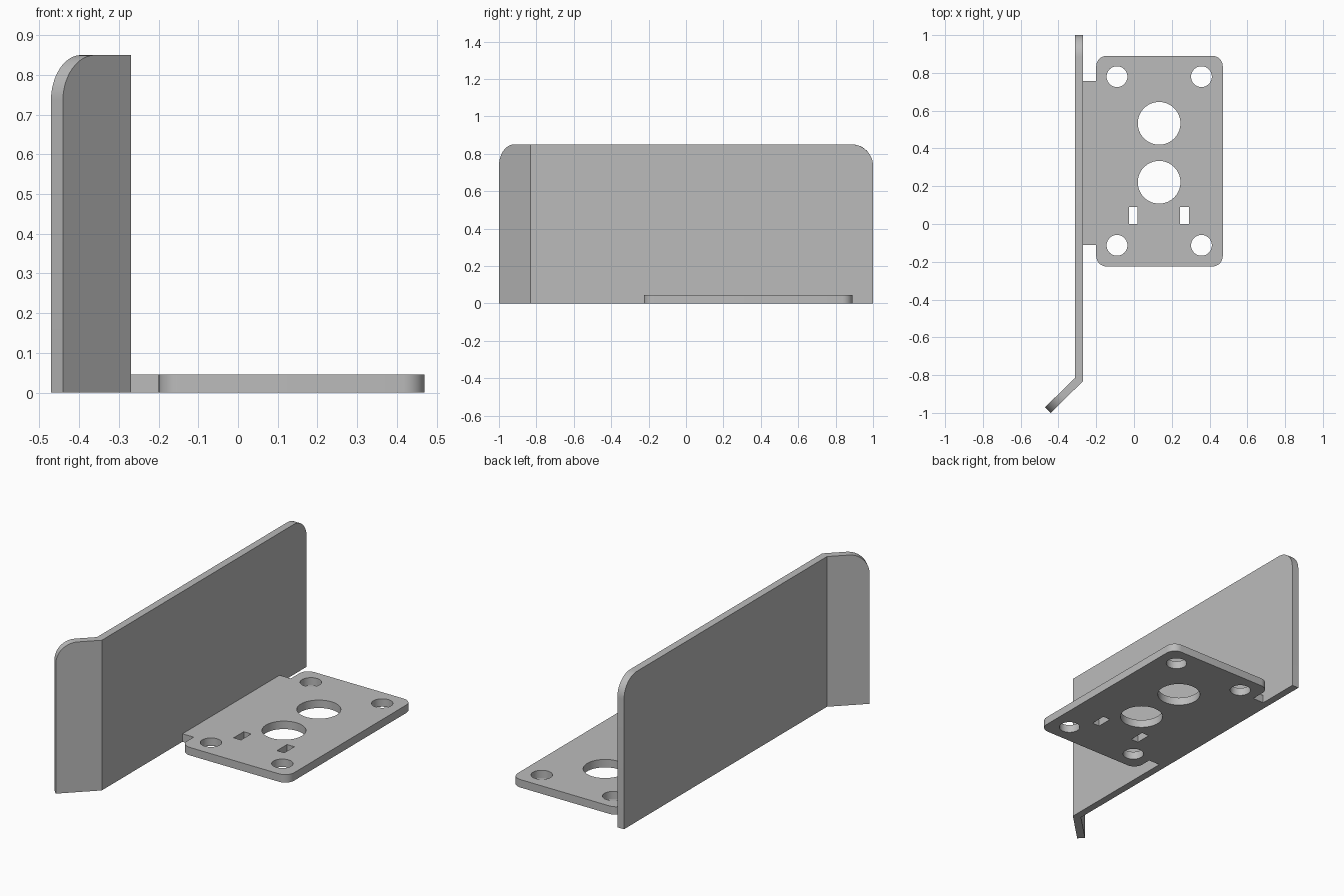
import bpy, bmesh, math
from mathutils import Vector

cube = bpy.data.objects.get("Cube")
if cube:
    bpy.data.objects.remove(cube, do_unlink=True)

HEIGHT, THICK, ROUND = 0.85, 0.045, 0.115

metal = bpy.data.materials.new("grey metal")
metal.use_nodes = True
GREY = (0.5, 0.5, 0.5, 1)
metal.diffuse_color = GREY
metal.node_tree.nodes["Principled BSDF"].inputs["Base Color"].default_value = GREY


def arc(cx, cy, r, start, end, steps):
    angles = [math.radians(start + (end - start) * i / steps) for i in range(steps + 1)]
    return [(cx + r * math.cos(a), cy + r * math.sin(a)) for a in angles]


def finish(obj):
    obj.data.materials.clear()
    obj.data.materials.append(metal)
    bpy.ops.object.select_all(action='DESELECT')
    obj.select_set(True)
    bpy.context.view_layer.objects.active = obj
    bpy.ops.object.shade_smooth_by_angle(angle=math.radians(30))


# Upright wall: two panels sharing a mitred bend, each with a rounded free top corner
bend = [Vector((-0.27, -0.832)), Vector((-0.312, -0.815))]
wall_end = [Vector((-0.27, 1.0)), Vector((-0.312, 1.0))]
flange_end = [Vector((-0.441, -1.0)), Vector((-0.471, -0.97))]

bm = bmesh.new()
for ends in (wall_end, flange_end):
    length = (ends[0] - bend[0]).length
    outline = [(0, 0), (length, 0)]
    outline += arc(length - ROUND, HEIGHT - ROUND, ROUND, 0, 90, 12) + [(0, HEIGHT)]
    sides = []
    for a, b in zip(bend, ends):
        sides.append([bm.verts.new((*a.lerp(b, u / length), z)) for u, z in outline])
    for side in sides:
        bm.faces.new(side)
    # rim, left open where the panels meet
    for i in range(len(outline) - 1):
        bm.faces.new((sides[0][i], sides[0][i + 1], sides[1][i + 1], sides[1][i]))
bmesh.ops.remove_doubles(bm, verts=bm.verts, dist=0.0001)
bmesh.ops.recalc_face_normals(bm, faces=bm.faces)
mesh = bpy.data.meshes.new("bent_wall")
bm.to_mesh(mesh)
bm.free()
wall = bpy.data.objects.new("bent_wall", mesh)
bpy.context.collection.objects.link(wall)
finish(wall)

# Base plate outline: rounded rectangle plus the tab that joins the wall
x0, x1, y0, y1, r = -0.2, 0.47, -0.225, 0.89, 0.055
tab_x, tab_y0, tab_y1 = -0.27, -0.111, 0.757
loops = [arc(x0 + r, y0 + r, r, 180, 270, 8) + arc(x1 - r, y0 + r, r, 270, 360, 8)
         + arc(x1 - r, y1 - r, r, 0, 90, 8) + arc(x0 + r, y1 - r, r, 90, 180, 8)
         + [(x0, tab_y1), (tab_x, tab_y1), (tab_x, tab_y0), (x0, tab_y0)]]

# Corner holes, large holes and slots
for x in (-0.09, 0.357):
    for y in (-0.113, 0.78):
        loops.append(arc(x, y, 0.055, 0, 352.5, 47))
for y in (0.221, 0.533):
    loops.append(arc(0.133, y, 0.113, 0, 354.375, 63))
for x in (-0.004, 0.267):
    loops.append([(x + dx, y) for dx, y in ((-0.023, 0), (0.023, 0), (0.023, 0.09), (-0.023, 0.09))])

curve = bpy.data.curves.new("base_plate", 'CURVE')
curve.dimensions = '2D'
curve.fill_mode = 'BOTH'
curve.extrude = THICK / 2
for loop in loops:
    spline = curve.splines.new('POLY')
    spline.points.add(len(loop) - 1)
    for point, (x, y) in zip(spline.points, loop):
        point.co = (x, y, 0, 1)
    spline.use_cyclic_u = True
plate = bpy.data.objects.new("base_plate", curve)
bpy.context.collection.objects.link(plate)
bpy.ops.object.select_all(action='DESELECT')
plate.select_set(True)
bpy.context.view_layer.objects.active = plate
bpy.ops.object.convert(target='MESH')

# Weld the plate and set it on the ground
bm = bmesh.new()
bm.from_mesh(plate.data)
bmesh.ops.remove_doubles(bm, verts=bm.verts, dist=0.0001)
bmesh.ops.translate(bm, verts=bm.verts, vec=(0, 0, THICK / 2))
bmesh.ops.recalc_face_normals(bm, faces=bm.faces)
bm.to_mesh(plate.data)
bm.free()
finish(plate)
